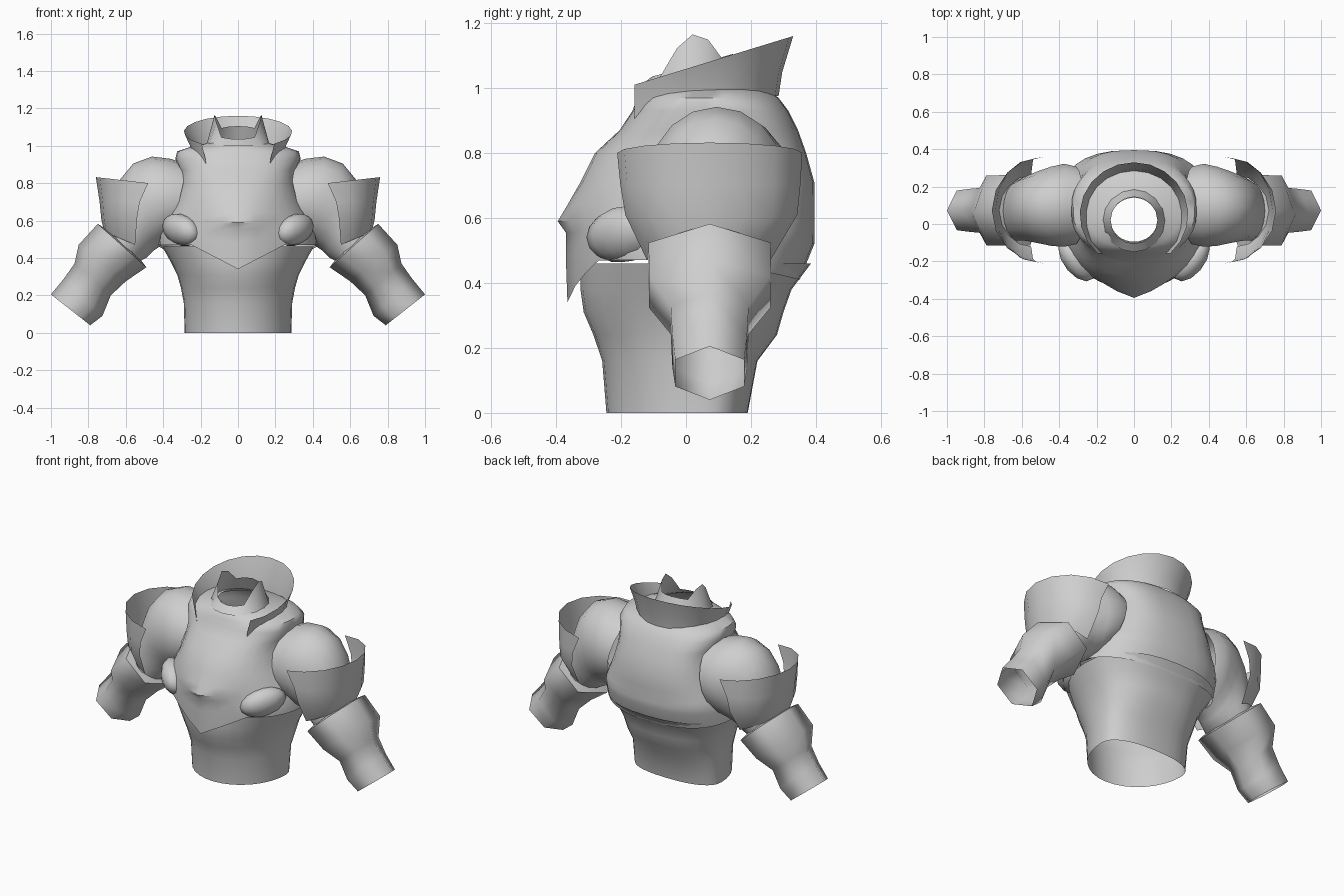
import bpy, bmesh, math
from mathutils import Vector

if "Cube" in bpy.data.objects:
    bpy.data.objects.remove(bpy.data.objects["Cube"])

cloth = bpy.data.materials.new("grey_cloth")
cloth.diffuse_color = (0.62, 0.62, 0.62, 1)
cloth.use_nodes = True
cloth.node_tree.nodes["Principled BSDF"].inputs["Base Color"].default_value = cloth.diffuse_color


def loft(name, rows, closed=True, mirror=False, angle=40):
    """Skin equal-length rows of points into a sheet or tube."""
    bm = bmesh.new()
    vr = [[bm.verts.new(p) for p in r] for r in rows]
    n = len(rows[0])
    for a, b in zip(vr, vr[1:]):
        for i in range(n if closed else n - 1):
            j = (i + 1) % n
            bm.faces.new((a[i], a[j], b[j], b[i]))
    bmesh.ops.recalc_face_normals(bm, faces=bm.faces)
    me = bpy.data.meshes.new(name)
    bm.to_mesh(me)
    bm.free()
    return finish(bpy.data.objects.new(name, me), mirror, angle)


def finish(ob, mirror, angle):
    if ob.name not in bpy.context.collection.objects:
        bpy.context.collection.objects.link(ob)
    ob.data.materials.append(cloth)
    bpy.ops.object.select_all(action='DESELECT')
    bpy.context.view_layer.objects.active = ob
    ob.select_set(True)
    bpy.ops.object.shade_smooth_by_angle(angle=math.radians(angle))
    if mirror:
        m = ob.modifiers.new("mirror", 'MIRROR')
        m.use_mirror_merge = False
    return ob


def section(z, hw, front, back, nf=2.0, nb=2.4, yc=0.06, peak=0, dz=None, seg=32):
    """Horizontal body section; peak pushes the front centre forward."""
    pts = []
    for i in range(seg):
        a = 2 * math.pi * i / seg
        c, s = math.cos(a), math.sin(a)
        e = 2 / (nf if s < 0 else nb)
        x = math.copysign(abs(c) ** e, c) * hw
        y = yc + (abs(s) ** e) * ((back - yc) if s > 0 else (front - yc))
        if s < 0:
            y -= peak * max(0, 1 - abs(x) / .22)
        pts.append(Vector((x, y, z + (dz(x, s) if dz else 0))))
    return pts


def limb_ring(up, low, hy, yc, seg=12):
    """Ring across a limb, from its outer to its inner outline point (x, z)."""
    u, l = Vector((up[0], 0, up[1])), Vector((low[0], 0, low[1]))
    mid, half = (u + l) / 2, (u - l) / 2
    return [mid + half * math.cos(t) + Vector((0, yc + hy * math.sin(t), 0))
            for t in (2 * math.pi * i / seg for i in range(seg))]


# Waist, open at the bottom and flaring into the chest
loft("waist", [section(*r) for r in [
    (0, .285, -.245, .19), (.16, .29, -.258, .22), (.24, .305, -.285, .28),
    (.31, .325, -.315, .30), (.38, .36, -.325, .325), (.46, .405, -.325, .385)]])


# Short jacket with a heart-shaped front hem, narrowing to the neck
def hem(x, s):
    return -.13 * max(0, 1 - abs(x) / .25) if s < 0 else -.06 * s


def fold(x, s):
    return -.04 * max(0, 1 - abs(x) / .25) if s < 0 else 0


loft("jacket", [
    section(.47, .425, -.325, .35, 2.2, 2.5, .04, .04, hem),
    section(.52, .42, -.325, .395, 2.3, 2.5, .04, .045, fold),
    section(.555, .41, -.325, .395, 2.3, 2.6, .06, .045),
    section(.59, .40, -.325, .395, 2.2, 2.6, .06, .07),
    section(.64, .375, -.33, .395, 2.2, 2.6, .06, .035),
    section(.71, .34, -.325, .395, 2.1, 2.8),
    section(.80, .31, -.28, .37, 2.2, 3),
    section(.87, .31, -.205, .345, 2.4, 3),
    section(.93, .335, -.165, .315, 2.4, 2.8),
    section(.97, .325, -.15, .285, 2.2, 2.4),
    section(.995, .25, -.135, .25),
    section(1.01, .18, -.115, .19, 2, 2, .03),
    section(1.03, .125, -.095, .14, 2, 2, .02)], angle=50)

# Bust side folds
bpy.ops.mesh.primitive_uv_sphere_add(segments=12, ring_count=8, radius=1)
fold_ob = bpy.context.object
fold_ob.name = "bust_fold"
for v in fold_ob.data.vertices:
    v.co = Vector((.305 + .10 * v.co.x, -.19 + .10 * v.co.y + .06 * v.co.x,
                   .55 + .085 * v.co.z + .02 * v.co.x))
finish(fold_ob, True, 60)

# Inner collar with a raised point on each side
N = 16
inner = []
for k, r in ((0, .17), (1, .125)):
    row = []
    for i in range(N):
        a = 2 * math.pi * i / N
        c, s = math.cos(a), math.sin(a)
        top = 1.07 + .035 * s + .095 * max(0, abs(c) - .75) / .25
        row.append((r * c, .02 + r * s, top if k else 1.0))
    inner.append(row)
loft("inner_collar", inner)

# Flared outer collar, open at the front and rising to the back
rows = [[], [], []]
for i in range(17):
    a = math.radians(-48 + 276 * i / 16)
    c, s = math.cos(a), math.sin(a)
    y = .05 + .28 * s
    yb = .05 + (.28 if s < 0 else .235) * s
    rim = 1.01 + (y + .16) / .49 * .15
    base = .975 - .09 * max(0, -s / .74) ** 1.5
    rows[0].append((.25 * c, yb, base))
    rows[1].append((.262 * c, yb * .75 + y * .25, base * .6 + rim * .4))
    rows[2].append((.29 * c, y, rim))
loft("outer_collar", rows, closed=False)

# Rounded shoulder and upper arm
loft("upper_arm", [limb_ring(*r, 18) for r in [
    ((.27, .90), (.36, .50), .21, .10), ((.36, .93), (.39, .48), .225, .10),
    ((.46, .942), (.42, .46), .215, .095), ((.56, .905), (.45, .44), .195, .09),
    ((.63, .82), (.47, .42), .18, .085), ((.67, .71), (.49, .40), .17, .08),
    ((.70, .56), (.53, .38), .16, .07)]], mirror=True, angle=60)

# Stiff sleeve shell, open towards the body
shell = []
for x0, rx, hy, yc, zo, ze in [(.48, .28, .285, .073, .832, .80),
                               (.525, .215, .277, .075, .70, .70),
                               (.54, .19, .265, .078, .60, .61),
                               (.55, .165, .19, .07, .54, .47)]:
    shell.append([(x0 + rx * math.cos(t), yc + hy * math.sin(t),
                   ze + (zo - ze) * math.cos(t))
                  for t in (math.pi * (i / 8 - .5) for i in range(9))])
loft("sleeve_shell", shell, closed=False, mirror=True)

# Six-sided forearm cuff and glove, open at the end
loft("forearm", [limb_ring(u, l, hy / .866, .073, 6) for u, l, hy in [
    ((.68, .54), (.535, .41), .12), ((.75, .582), (.49, .35), .188),
    ((.852, .47), (.60, .275), .187), ((.874, .37), (.68, .20), .12),
    ((.93, .29), (.725, .09), .115), ((1.0, .205), (.79, .04), .106)]],
    mirror=True, angle=75)
